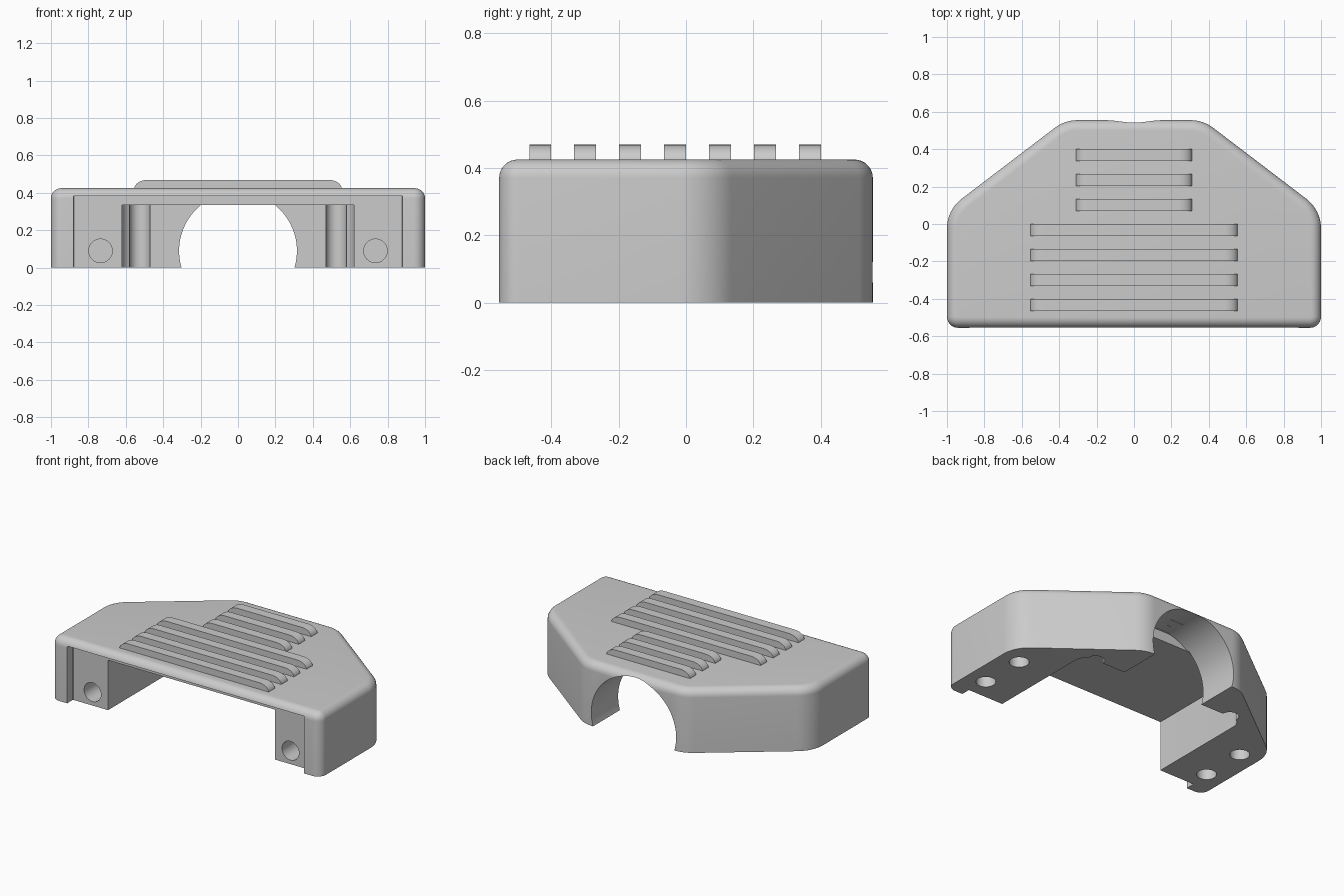
import bpy
import bmesh
import math
from mathutils import Vector

if "Cube" in bpy.data.objects:
    bpy.data.objects.remove(bpy.data.objects["Cube"], do_unlink=True)

grey = bpy.data.materials.new("light_grey")
grey.use_nodes = True
grey.diffuse_color = (0.6, 0.6, 0.6, 1)
grey.node_tree.nodes["Principled BSDF"].inputs["Base Color"].default_value = (0.6, 0.6, 0.6, 1)


def loft(name, rings):
    """Closed solid through a stack of matching rings."""
    bm = bmesh.new()
    loops = [[bm.verts.new(p) for p in ring] for ring in rings]
    bm.faces.new(loops[0])
    bm.faces.new(loops[-1])
    for a, b in zip(loops, loops[1:]):
        for i in range(len(a)):
            j = (i + 1) % len(a)
            bm.faces.new((a[i], a[j], b[j], b[i]))
    bmesh.ops.recalc_face_normals(bm, faces=bm.faces)
    mesh = bpy.data.meshes.new(name)
    bm.to_mesh(mesh)
    bm.free()
    mesh.materials.append(grey)
    obj = bpy.data.objects.new(name, mesh)
    bpy.context.collection.objects.link(obj)
    return obj


def rounded_prism(name, corners, levels, steps=10):
    """Prism on a counter-clockwise outline of (x, y, radius); levels are (z, inset)."""
    arc = []
    for i, (x, y, r) in enumerate(corners):
        p = Vector((x, y))
        e1 = (p - Vector(corners[i - 1][:2])).normalized()
        e2 = (Vector(corners[(i + 1) % len(corners)][:2]) - p).normalized()
        n1, n2 = Vector((e1.y, -e1.x)), Vector((e2.y, -e2.x))
        centre = p - (n1 + n2) * r / (1 + n1.dot(n2))
        start, turn = math.atan2(n1.y, n1.x), math.acos(n1.dot(n2))
        for k in range(steps + 1):
            a = start + turn * k / steps
            arc.append((centre, Vector((math.cos(a), math.sin(a))), r))
    rings = [[(*(c + d * (r - inset)), z) for c, d, r in arc] for z, inset in levels]
    return loft(name, rings)


def cylinder(name, r, start, end, sides=40):
    start, end = Vector(start), Vector(end)
    rot = (end - start).to_track_quat("Z", "Y")
    circle = [rot @ Vector((r * math.cos(2 * math.pi * k / sides),
                            r * math.sin(2 * math.pi * k / sides), 0)) for k in range(sides)]
    return loft(name, [[p + centre for p in circle] for centre in (start, end)])


def activate(obj):
    bpy.ops.object.select_all(action="DESELECT")
    obj.select_set(True)
    bpy.context.view_layer.objects.active = obj


def cut(body, cutter):
    cutter.hide_render = True
    mod = body.modifiers.new("cut", "BOOLEAN")
    mod.operation, mod.solver, mod.object = "DIFFERENCE", "EXACT", cutter
    activate(body)
    bpy.ops.object.modifier_apply(modifier=mod.name)
    bpy.data.objects.remove(cutter, do_unlink=True)


# Outer shell with rounded corners and a rolled top edge
edge, height = 0.055, 0.425
levels = [(0, 0)]
for k in range(9):
    a = math.pi / 2 * k / 8
    levels.append((height - edge + edge * math.sin(a), edge * (1 - math.cos(a))))
shell = rounded_prism("cover_shell", [
    (-1, -0.555, 0.06), (1, -0.555, 0.06), (1, 0.075, 0.2),
    (0.37, 0.555, 0.2), (-0.37, 0.555, 0.2), (-1, 0.075, 0.2)], levels)

# Shallow front recess
cut(shell, rounded_prism("recess_cutter", [
    (-0.88, -0.8, 0.003), (0.88, -0.8, 0.003), (0.88, -0.493, 0.003), (-0.88, -0.493, 0.003)],
    [(-0.2, 0), (0.383, 0)], steps=1))

# Inner cavity, open at the front and below
cut(shell, rounded_prism("cavity_cutter", [
    (-0.62, -0.7, 0.01), (0.62, -0.7, 0.01), (0.62, 0.27, 0.075), (-0.62, 0.27, 0.075)],
    [(-0.1, 0), (0.335, 0)]))

# Round opening through the back wall
cut(shell, cylinder("opening_cutter", 0.315, (0, 0.262, 0.09), (0, 0.8, 0.09), 96))

# Screw holes, mirrored on both legs
for side in (-1, 1):
    for y in (-0.353, -0.043):
        cut(shell, cylinder("hole_cutter", 0.06, (side * 0.865, y, -0.1), (side * 0.865, y, 0.25)))
    cut(shell, cylinder("hole_cutter", 0.055, (side * 0.525, 0.268, -0.1), (side * 0.525, 0.268, 0.334)))
    cut(shell, cylinder("hole_cutter", 0.063, (side * 0.735, -0.7, 0.09), (side * 0.735, -0.2, 0.09)))

# Raised grip ribs with curved ends
ribs = []
for i in range(7):
    half = 0.555 if i < 4 else 0.31
    y = -0.433 + 0.1335 * i
    curve = [(half - 0.07 * (1 - math.cos(a)), 0.42 + 0.049 * math.sin(a))
             for a in (math.pi / 2 * k / 8 for k in range(9))]
    profile = [(half, 0.4)] + curve
    profile += [(-x, z) for x, z in reversed(profile)]
    ribs.append(loft(f"grip_rib_{i + 1}", [[(x, y + s * 0.0325, z) for x, z in profile] for s in (-1, 1)]))

# Smooth the curves, keep the edges crisp
for obj in [shell] + ribs:
    activate(obj)
    bpy.ops.object.shade_smooth_by_angle(angle=math.radians(30))
